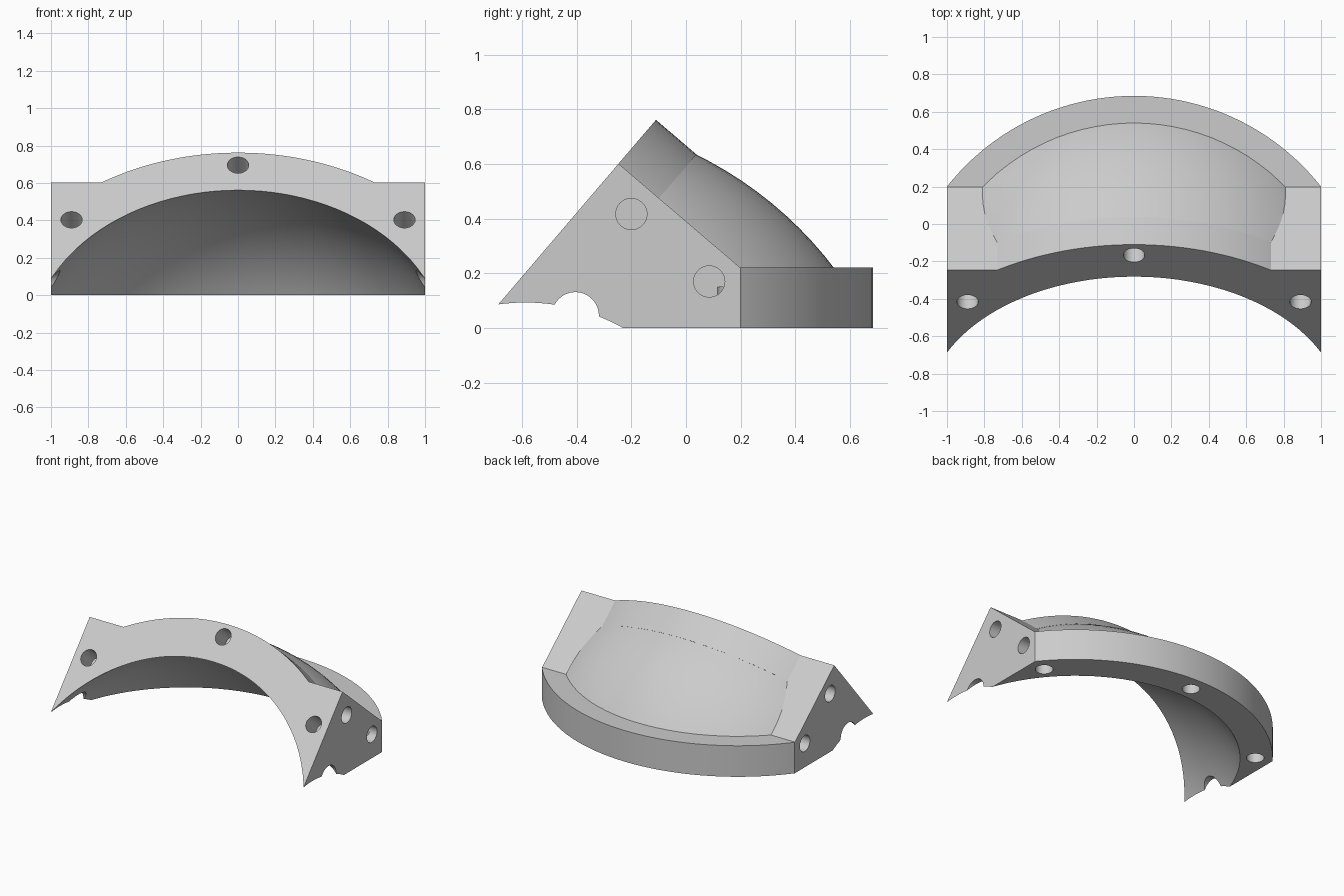
import bpy, math
from mathutils import Vector

if "Cube" in bpy.data.objects:
    bpy.data.objects.remove(bpy.data.objects["Cube"])

grey = bpy.data.materials.new("light_grey")
grey.use_nodes = True
colour = (0.6, 0.6, 0.6, 1)
grey.diffuse_color = colour
grey.node_tree.nodes["Principled BSDF"].inputs["Base Color"].default_value = colour

# Shared layout: spherical shell, floor plane and a tilted mounting plane
TILT = math.radians(49.5)
CENTRE = Vector((0, -0.588, -0.64))
UP_SLOPE = Vector((0, math.cos(TILT), math.sin(TILT)))
INWARD = Vector((0, math.sin(TILT), -math.cos(TILT)))
APEX = Vector((0, -0.11, 0.762))
X = Vector((1, 0, 0))
Z = Vector((0, 0, 1))
FLANGE_H = 0.222


def ball(name, radius):
    bpy.ops.mesh.primitive_uv_sphere_add(
        segments=128, ring_count=64, radius=radius, location=CENTRE,
        rotation=(0, math.pi / 2, 0))
    ob = bpy.context.object
    ob.name = name
    return ob


def rod(name, start, direction, length, radius, sides=48):
    bpy.ops.mesh.primitive_cylinder_add(
        vertices=sides, radius=radius, depth=length,
        location=start + direction * length / 2,
        rotation=direction.to_track_quat('Z', 'Y').to_euler())
    ob = bpy.context.object
    ob.name = name
    return ob


def prism(name, profile, half_width):
    """Extrude a (y, z) outline along x."""
    n = len(profile)
    verts = [(s * half_width, y, z) for s in (-1, 1) for y, z in profile]
    faces = [tuple(range(n))[::-1], tuple(range(n, 2 * n))]
    faces += [(i, (i + 1) % n, (i + 1) % n + n, i + n) for i in range(n)]
    mesh = bpy.data.meshes.new(name)
    mesh.from_pydata(verts, [], faces)
    ob = bpy.data.objects.new(name, mesh)
    bpy.context.collection.objects.link(ob)
    # Make normals consistent
    import bmesh
    bm = bmesh.new()
    bm.from_mesh(mesh)
    bmesh.ops.recalc_face_normals(bm, faces=bm.faces)
    bm.to_mesh(mesh)
    bm.free()
    return ob


def combine(target, tool, operation):
    mod = target.modifiers.new("cut", 'BOOLEAN')
    mod.operation = operation
    mod.solver = 'EXACT'
    mod.object = tool
    bpy.context.view_layer.objects.active = target
    bpy.ops.object.modifier_apply(modifier=mod.name)
    bpy.data.objects.remove(tool)


# Outer shell
body = ball("flanged_shell", 1.42)

# Floor flange and tilted flange, overlong where they get trimmed
floor_axis = Vector((0, CENTRE.y, 0))
combine(body, rod("floor_flange", floor_axis - Z * 0.3, Z, 0.3 + FLANGE_H, 1.273, 160), 'UNION')
tilt_axis = APEX - UP_SLOPE * 1.376
combine(body, rod("tilted_flange", tilt_axis - INWARD * 0.3, INWARD, 0.495, 1.376, 160), 'UNION')

# Side blocks with a sloping top
corner = Vector((0, 0.197, FLANGE_H))
ridge = corner - INWARD * 0.9
combine(body, prism("side_blocks", [(ridge.y, ridge.z), (corner.y, corner.z),
                                    (corner.y, -0.2), (-1.3, -0.2), (-1.3, ridge.z)], 1.2), 'UNION')

# Trim to the floor, the tilted plane and the flat sides
low = APEX - UP_SLOPE * (APEX.z / UP_SLOPE.z)
high = APEX + UP_SLOPE * 0.4
combine(body, prism("trim_block", [(low.y, 0), (1.2, 0), (1.2, high.z), (high.y, high.z)], 1.0), 'INTERSECT')

# Spherical hollow
combine(body, ball("hollow", 1.24), 'DIFFERENCE')


# Blind bolt holes
def drill(point, direction, radius=0.057, depth=0.15):
    combine(body, rod("drill", point - direction * 0.05, direction, depth + 0.05, radius), 'DIFFERENCE')


for x, drop in ((0, 0.088), (0.89, 0.472), (-0.89, 0.472)):
    drill(APEX - UP_SLOPE * drop + X * x, INWARD)
for degrees in (-50, 0, 50):
    a = math.radians(degrees)
    drill(floor_axis + Vector((math.sin(a), math.cos(a), 0)) * 1.16, Z)
for side in (-1, 1):
    for y, z, radius in ((-0.2, 0.417, 0.057), (0.085, 0.17, 0.057), (-0.405, 0.045, 0.086)):
        drill(Vector((side, y, z)), X * -side, radius)

# Finish
body.data.materials.clear()
body.data.materials.append(grey)
for face in body.data.polygons:
    face.material_index = 0
bpy.ops.object.select_all(action='DESELECT')
body.select_set(True)
bpy.context.view_layer.objects.active = body
bpy.ops.object.shade_smooth_by_angle(angle=math.radians(10))
